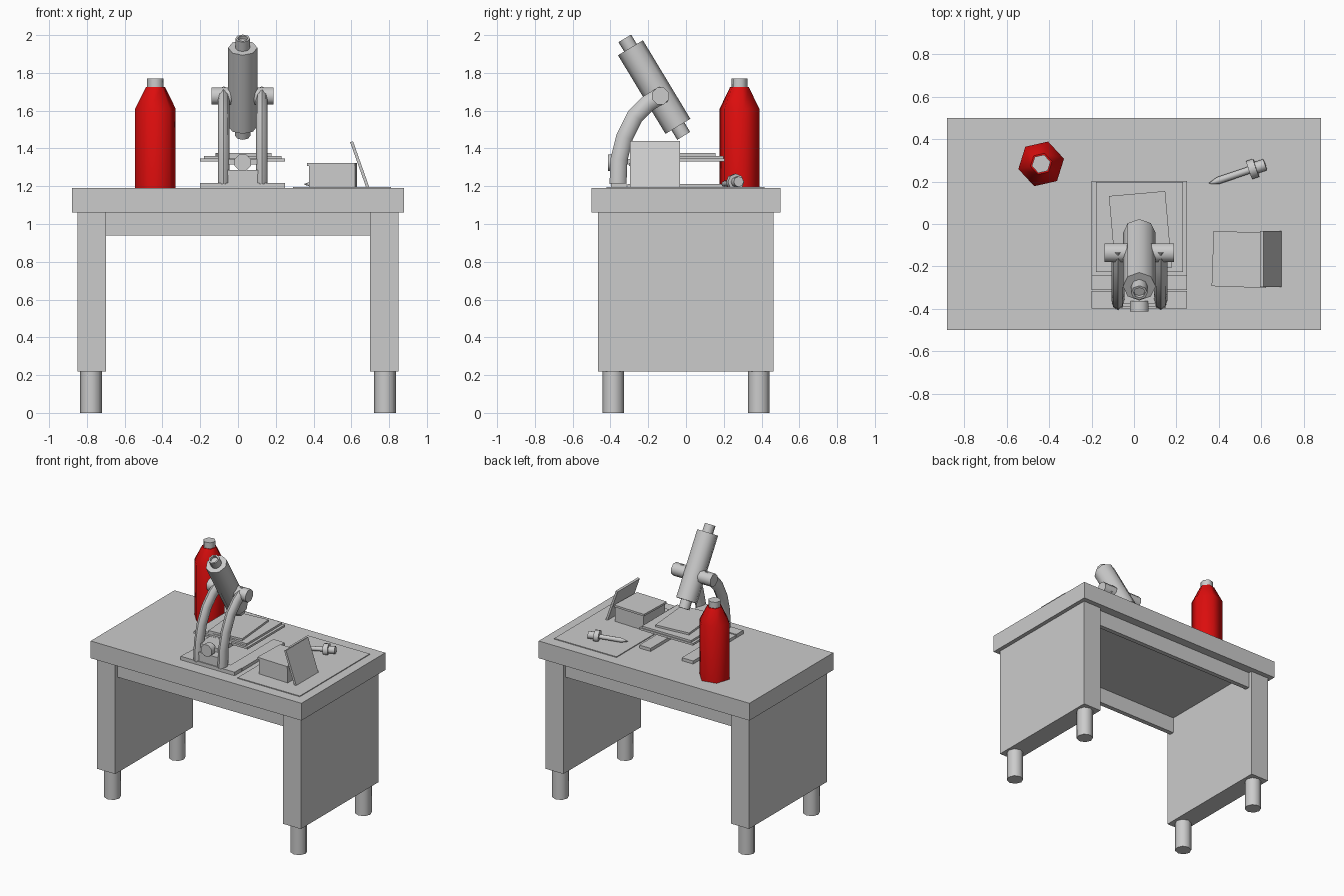
import bpy, bmesh, math
from mathutils import Vector, Matrix

if "Cube" in bpy.data.objects:
    bpy.data.objects.remove(bpy.data.objects["Cube"])


def material(name, rgb):
    m = bpy.data.materials.new(name)
    m.diffuse_color = (*rgb, 1)
    m.use_nodes = True
    m.node_tree.nodes["Principled BSDF"].inputs["Base Color"].default_value = m.diffuse_color
    return m


GREY = material("light grey", (0.6, 0.6, 0.6))
RED = material("red", (0.72, 0.004, 0.004))


def finish(name, bm, mat, smooth=None):
    bmesh.ops.recalc_face_normals(bm, faces=bm.faces[:])
    me = bpy.data.meshes.new(name)
    bm.to_mesh(me)
    bm.free()
    me.materials.append(mat)
    ob = bpy.data.objects.new(name, me)
    bpy.context.collection.objects.link(ob)
    if smooth:
        bpy.ops.object.select_all(action='DESELECT')
        ob.select_set(True)
        bpy.context.view_layer.objects.active = ob
        bpy.ops.object.shade_smooth_by_angle(angle=math.radians(smooth))
    return ob


def box(name, x, y, z, turn=0.0, axis='Z'):
    """Box from (min, max) ranges, optionally turned about its centre (degrees)."""
    bm = bmesh.new()
    bmesh.ops.create_cube(bm, size=1)
    centre = Vector([(r[0] + r[1]) / 2 for r in (x, y, z)])
    size = [r[1] - r[0] for r in (x, y, z)]
    bm.transform(Matrix.Translation(centre)
                 @ Matrix.Rotation(math.radians(turn), 4, axis)
                 @ Matrix.Diagonal((*size, 1)))
    return finish(name, bm, GREY)


def skin(bm, rings):
    n = len(rings[0])
    for a, b in zip(rings, rings[1:]):
        for i in range(n):
            j = (i + 1) % n
            bm.faces.new((a[i], a[j], b[j], b[i]))
    bm.faces.new(rings[0])
    bm.faces.new(rings[-1])


def lathe(name, profile, origin, axis=(0, 0, 1), sides=8, turn=0.0, mat=GREY, smooth=50):
    """Turned solid: profile of (radius, distance along axis)."""
    bm = bmesh.new()
    rot = Vector(axis).to_track_quat('Z', 'Y')
    rings = []
    for r, h in profile:
        ring = []
        for i in range(sides):
            a = math.tau * i / sides + math.radians(turn)
            p = Vector((r * math.cos(a), r * math.sin(a), h))
            ring.append(bm.verts.new(Vector(origin) + rot @ p))
        rings.append(ring)
    skin(bm, rings)
    return finish(name, bm, mat, smooth)


# Table: slab, side panels, aprons, feet
TOP = 1.19
box("table_top", (-0.88, 0.88), (-0.5, 0.5), (1.06, TOP))
for side, s in (("left", -1), ("right", 1)):
    box(f"{side}_panel", sorted((s * 0.70, s * 0.85)), (-0.465, 0.463), (0.22, 1.06))
    for end, e in (("front", -1), ("back", 1)):
        lathe(f"{side}_{end}_foot", [(0.058, 0), (0.058, 0.22)], (s * 0.778, e * 0.385, 0))
for end, e in (("front", -1), ("back", 1)):
    box(f"{end}_apron", (-0.70, 0.70), sorted((e * 0.40, e * 0.435)), (0.94, 1.06))

# Bottle with cap
lathe("bottle", [(0.11, 0), (0.11, 0.42), (0.052, 0.535)], (-0.437, 0.283, TOP),
      sides=6, turn=12.7, mat=RED, smooth=65)
lathe("bottle_cap", [(0.045, 0), (0.045, 0.055)], (-0.437, 0.283, 1.715),
      sides=6, turn=12.7, smooth=65)

# Thin mat under the tools
box("mat", (0.29, 0.81), (-0.42, 0.415), (TOP, TOP + 0.006))

# Slide box with cover plate and leaning lid
box("slide_box", (0.38, 0.625), (-0.29, -0.045), (TOP, 1.307), -2)
box("slide_box_cover", (0.37, 0.625), (-0.297, -0.037), (1.307, 1.322), -2)
box("leaning_lid", (0.636, 0.652), (-0.297, -0.033), (1.187, 1.443), -19.5, 'Y')

# Dropper lying on the mat
lathe("dropper", [(0.003, 0), (0.017, 0.045), (0.017, 0.20), (0.045, 0.20), (0.045, 0.235),
                  (0.028, 0.235), (0.028, 0.28)],
      (0.353, 0.19, 1.21), (0.948, 0.32, 0.05), sides=8)

# Microscope base: front bar and two prongs
CX = 0.025
box("base_bar", (CX - 0.225, CX + 0.225), (-0.397, -0.315), (TOP, 1.217))
for side, s in (("left", -1), ("right", 1)):
    box(f"{side}_base_prong", sorted((CX + s * 0.13, CX + s * 0.225)), (-0.31, 0.2), (TOP, 1.213))

# Curved arms, an elliptical section swept along a path in the side plane
path = [(-0.36, 1.21), (-0.355, 1.34), (-0.325, 1.46), (-0.27, 1.57), (-0.20, 1.64), (-0.115, 1.69)]
for side, s in (("left", -1), ("right", 1)):
    bm = bmesh.new()
    rings = []
    for k, (py, pz) in enumerate(path):
        p, q = path[max(k - 1, 0)], path[min(k + 1, len(path) - 1)]
        t = Vector((0, q[0] - p[0], q[1] - p[1])).normalized()
        nrm = Vector((0, -t.z, t.y))
        rings.append([bm.verts.new(Vector((CX + s * 0.101, py, pz))
                                   + Vector((0.031 * math.cos(a), 0, 0)) + nrm * 0.045 * math.sin(a))
                      for a in (math.tau * i / 8 for i in range(8))])
    skin(bm, rings)
    finish(f"{side}_arm", bm, GREY, 50)
box("arm_bridge", (CX - 0.10, CX + 0.10), (-0.39, -0.32), (1.215, 1.285))

# Focus knobs and pivot
lathe("stage_knob", [(0.047, 0), (0.047, 0.05)], (CX, -0.413, 1.325), (0, 1, 0), turn=22.5)
box("stage_support", (CX - 0.09, CX + 0.09), (-0.375, -0.22), (1.315, 1.345))
lathe("pivot", [(0.048, 0), (0.048, 0.328)], (CX - 0.164, -0.135, 1.677), (1, 0, 0), turn=22.5)

# Stage plates and slide
box("stage", (CX - 0.225, CX + 0.225), (-0.242, 0.203), (1.33, 1.346))
box("stage_plate", (CX - 0.205, CX + 0.205), (-0.225, 0.198), (1.346, 1.361))
box("slide", (-0.103, 0.163), (-0.216, 0.144), (1.361, 1.376), 5)

# Tilted tube with eyepiece recess and objective
lathe("microscope_tube",
      [(0.038, -0.055), (0.038, 0), (0.077, 0), (0.077, 0.486), (0.042, 0.486), (0.042, 0.54),
       (0.028, 0.54), (0.028, 0.52)][::-1] and
      [(0.027, -0.04), (0.027, -0.058), (0.039, -0.058), (0.039, 0), (0.077, 0), (0.077, 0.486),
       (0.04, 0.486), (0.04, 0.545)],
      (CX, -0.294, 1.933), (0, 0.517, -0.856))
